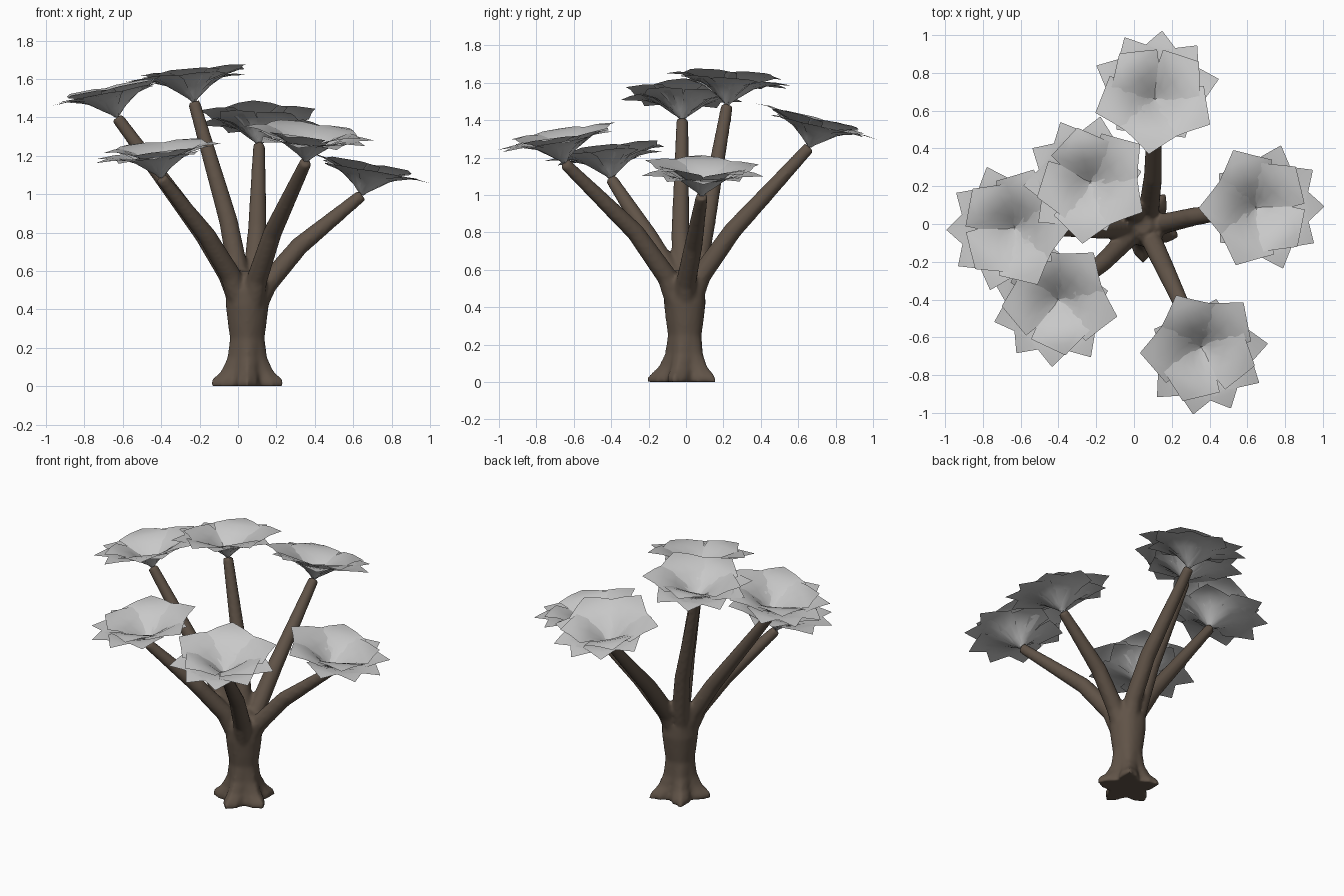
import bpy, bmesh, math
from mathutils import Vector, Matrix

if "Cube" in bpy.data.objects:
    bpy.data.objects.remove(bpy.data.objects["Cube"])


def material(name, col):
    m = bpy.data.materials.new(name)
    m.diffuse_color = (*col, 1)
    m.use_nodes = True
    m.node_tree.nodes["Principled BSDF"].inputs["Base Color"].default_value = m.diffuse_color
    return m


BARK = material("brown bark", (0.118, 0.087, 0.064))
LEAF = material("pale grey leaf", (0.58, 0.58, 0.58))


def finish(bm, name, mat):
    me = bpy.data.meshes.new(name)
    bm.to_mesh(me)
    bm.free()
    me.materials.append(mat)
    ob = bpy.data.objects.new(name, me)
    bpy.context.collection.objects.link(ob)
    bpy.ops.object.select_all(action='DESELECT')
    ob.select_set(True)
    bpy.context.view_layer.objects.active = ob
    bpy.ops.object.shade_smooth_by_angle(angle=math.radians(60))
    return ob


def skin(bm, rings):
    """Bridge closed rings of points and cap both ends."""
    vr = [[bm.verts.new(p) for p in ring] for ring in rings]
    n = len(vr[0])
    for a, b in zip(vr, vr[1:]):
        for i in range(n):
            j = (i + 1) % n
            bm.faces.new((a[i], a[j], b[j], b[i]))
    bm.faces.new(vr[0][::-1])
    bm.faces.new(vr[-1])


# Trunk: five-pointed foot, narrow waist, wider crown
def add_trunk(bm):
    rings = []
    for z, r, lobe in [(0, .162, .27), (.03, .157, .27), (.08, .123, .17), (.15, .1, .08), (.25, .09, .03),
                       (.32, .1, .02), (.42, .112, .02), (.5, .11, .04), (.57, .08, .06), (.6, .045, .05)]:
        ring = []
        for i in range(20):
            t = i * math.tau / 20
            rr = r * (1 + lobe * math.cos(5 * (t + math.pi / 2)))
            ring.append((.048 + rr * math.cos(t), -.005 + rr * math.sin(t), z))
        rings.append(ring)
    skin(bm, rings)


# Branches: tapered bent tubes
def add_branch(bm, pts):
    pts = [Vector(p) for p in pts]
    radii = [.056, .056, .05, .033]
    rings = []
    for k, p in enumerate(pts):
        d = (pts[min(k + 1, 3)] - pts[max(k - 1, 0)]).normalized()
        side = d.cross(Vector((.31, .95, .05))).normalized()
        up = side.cross(d)
        rings.append([p + radii[k] * (side * math.cos(i * math.tau / 10) - up * math.sin(i * math.tau / 10))
                      for i in range(10)])
    skin(bm, rings)


# Leaf outline: distance, half width, height, edge lift
LOWER = [(0, .012, 0, 0), (.06, .04, .04, .02), (.13, .09, .09, .02), (.2, .13, .12, .005),
         (.27, .07, .128, 0), (.345, .002, .122, 0)]
UPPER = [(0, .015, .01, 0), (.06, .06, .055, .02), (.13, .125, .115, .012), (.2, .165, .148, 0),
         (.265, .085, .158, 0), (.335, .002, .152, 0)]
# Leaves of one rosette: profile, angle from the outward direction, length
LEAVES = [(LOWER, a, s) for a, s in ((0, 1), (34, 1), (-34, 1), (70, 1), (-70, 1),
                                     (140, .82), (-140, .82))]
LEAVES += [(UPPER, a, s) for a, s in ((180, 1), (115, 1), (-115, 1), (48, .85), (-48, .85))]


def rosette(name, base, tilt_deg, spin):
    base = Vector(base)
    out = Vector((base.x - .04, base.y, 0)).normalized()
    heading = math.atan2(out.y, out.x)
    tilt = Matrix.Rotation(math.radians(tilt_deg), 4, Vector((0, 0, 1)).cross(out))
    bm = bmesh.new()
    for k, (profile, angle, size) in enumerate(LEAVES):
        a = heading + math.radians(spin + angle)
        m = Matrix.Translation(base) @ tilt @ Matrix.Rotation(a, 4, 'Z')
        dz = .01 * (k % 2)
        rows = [[bm.verts.new(m @ Vector((r * size, w * u, z + lift * u * u + dz * r / .34)))
                 for u in (-1, -.5, 0, .5, 1)] for r, w, z, lift in profile]
        for p, q in zip(rows, rows[1:]):
            for i in range(4):
                bm.faces.new((p[i], q[i], q[i + 1], p[i + 1]))
    finish(bm, name, LEAF)


# Part name, branch path (last point is the leaf rosette base), tilt, spin
LIMBS = [
    ("back", [(.06, .02, .4), (.08, .08, .57), (.1, .25, .81), (.11, .66, 1.255)], 13, 0),
    ("tall", [(.02, .02, .42), (.0, .06, .6), (-.05, .11, .86), (-.23, .22, 1.48)], 6, 9),
    ("left", [(.01, -.01, .42), (-.05, -.02, .58), (-.18, -.03, .79), (-.63, -.02, 1.4)], 11, 0),
    ("front_left", [(.02, -.03, .4), (-.04, -.08, .58), (-.16, -.2, .78), (-.4, -.4, 1.085)], 8, 10),
    ("front", [(.07, -.04, .38), (.1, -.1, .56), (.18, -.27, .8), (.355, -.65, 1.17)], 10, 0),
    ("right", [(.08, -.01, .38), (.15, .0, .53), (.32, .04, .73), (.645, .085, .995)], 10, -7),
]

# Trunk and branches fused into one smooth woody body
wood = bmesh.new()
add_trunk(wood)
for part, path, tilt, spin in LIMBS:
    add_branch(wood, path)
    rosette(part + "_leaf_rosette", path[-1], tilt, spin)
bmesh.ops.recalc_face_normals(wood, faces=wood.faces)
body = finish(wood, "trunk_and_branches", BARK)
fuse = body.modifiers.new("fuse", 'REMESH')
fuse.mode = 'VOXEL'
fuse.voxel_size = .012
fuse.use_smooth_shade = True
soft = body.modifiers.new("soften", 'SMOOTH')
soft.factor = .5
soft.iterations = 5
